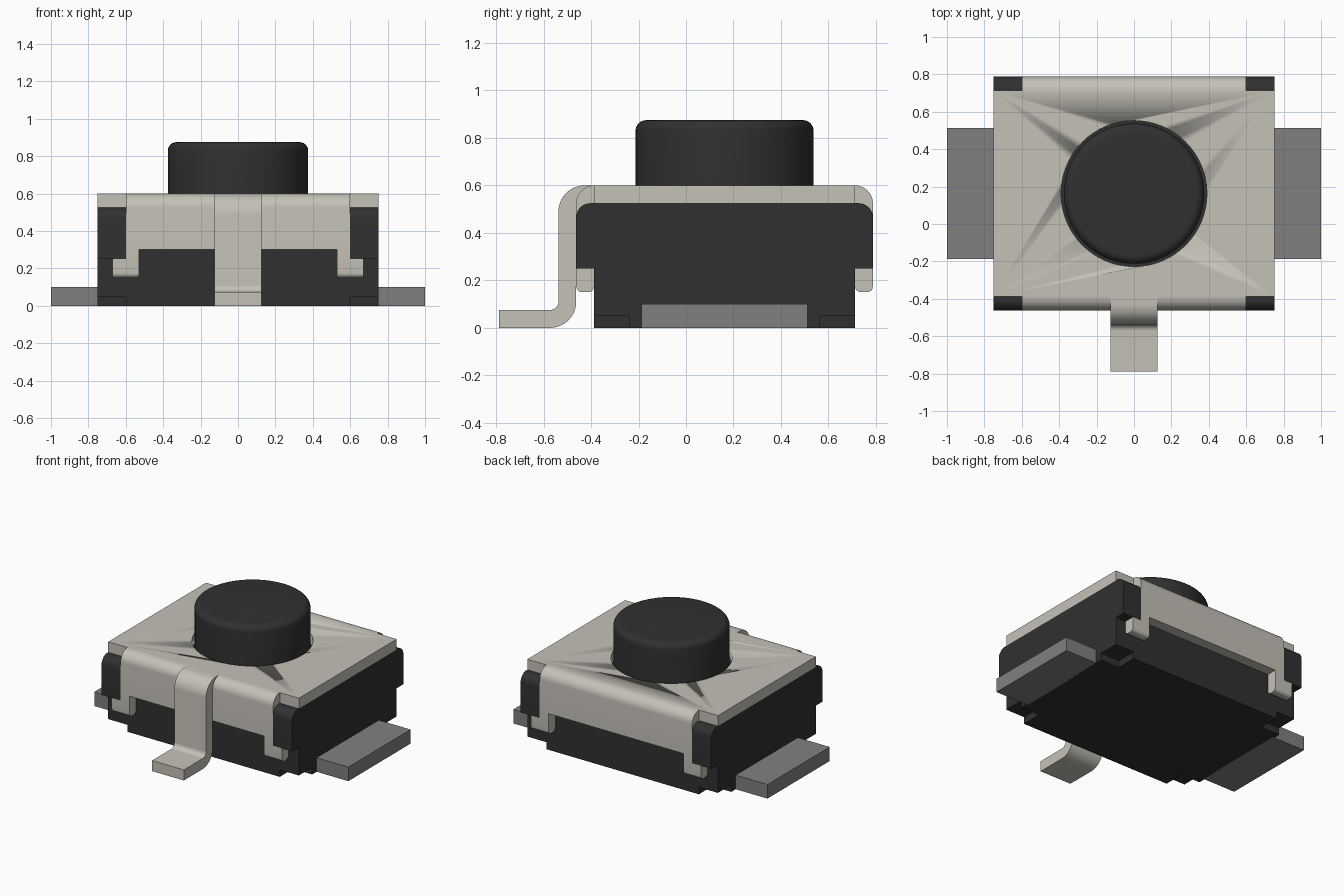
import bpy
import bmesh
from math import cos, sin, radians

if "Cube" in bpy.data.objects:
    bpy.data.objects.remove(bpy.data.objects["Cube"], do_unlink=True)

CY = 0.1625           # depth of the housing centre
BODY, SKIRT = 0.55, 0.625   # half depths of housing and folded cover
SIDE, INNER = 0.75, 0.60    # half widths of housing and folded cover
LEDGE, TOP = 0.525, 0.60    # underside and top of cover


def material(name, rgb):
    m = bpy.data.materials.new(name)
    m.use_nodes = True
    m.diffuse_color = (*rgb, 1)
    m.node_tree.nodes["Principled BSDF"].inputs["Base Color"].default_value = (*rgb, 1)
    return m


black = material("black plastic", (0.03, 0.03, 0.03))
steel = material("warm pale metal", (0.555, 0.535, 0.475))
grey = material("grey terminal metal", (0.216, 0.216, 0.216))


def arc(y, z, r, start, end, steps=10):
    """Points on an arc in the depth/height plane."""
    angles = [radians(start + (end - start) * i / steps) for i in range(steps + 1)]
    return [(y + r * cos(a), z + r * sin(a)) for a in angles]


def finish(name, bm, mat):
    bmesh.ops.recalc_face_normals(bm, faces=bm.faces)
    mesh = bpy.data.meshes.new(name)
    bm.to_mesh(mesh)
    bm.free()
    mesh.materials.append(mat)
    ob = bpy.data.objects.new(name, mesh)
    bpy.context.collection.objects.link(ob)
    ob.location.y = CY
    bpy.ops.object.select_all(action='DESELECT')
    ob.select_set(True)
    bpy.context.view_layer.objects.active = ob
    bpy.ops.object.shade_smooth_by_angle(angle=radians(35))
    return ob


def prism(name, mat, x0, x1, profile, flip=1):
    """Extrude a depth/height profile across the width."""
    bm = bmesh.new()
    face = bm.faces.new([bm.verts.new((x0, flip * y, z)) for y, z in profile])
    new = bmesh.ops.extrude_face_region(bm, geom=[face])["geom"]
    bmesh.ops.translate(bm, vec=(x1 - x0, 0, 0),
                        verts=[v for v in new if isinstance(v, bmesh.types.BMVert)])
    return finish(name, bm, mat)


def box(name, mat, x0, x1, y0, y1, z0, z1):
    return prism(name, mat, x0, x1, [(y0, z0), (y1, z0), (y1, z1), (y0, z1)])


def lathe(name, mat, profile, segments=64):
    """Spin a radius/height profile around the vertical axis."""
    bm = bmesh.new()
    rings = []
    for r, z in profile:
        rings.append([bm.verts.new((r * cos(radians(360 * i / segments)),
                                    r * sin(radians(360 * i / segments)), z))
                      for i in range(segments)])
    for a, b in zip(rings, rings[1:]):
        for i in range(segments):
            j = (i + 1) % segments
            bm.faces.new((a[i], a[j], b[j], b[i]))
    bm.faces.new(rings[0])
    bm.faces.new(rings[-1])
    return finish(name, bm, mat)


# Housing: core, stepped ends with overhanging corners, and foot rails
box("housing_core", black, -INNER, INNER, -BODY, BODY, 0, LEDGE)
half = [(BODY, 0.05), (BODY, 0.25), (SKIRT, 0.25)] + arc(SKIRT - 0.06, LEDGE - 0.06, 0.06, 0, 90)
end_profile = half + [(-y, z) for y, z in reversed(half)]
for side, s in (("left", 1), ("right", -1)):
    prism(f"housing_end_{side}", black, s * INNER, s * SIDE, end_profile)
    box(f"foot_rail_{side}", black, s * INNER, s * SIDE, -0.40, 0.40, 0, 0.05)
    box(f"side_terminal_{side}", grey, s * 0.74, s * 1.0, -0.35, 0.35, 0, 0.10)

# Cover plate with a round opening
cover = box("cover_plate", steel, -SIDE, SIDE, -BODY, BODY, LEDGE, TOP)
cutter = lathe("opening_cutter", steel, [(0.39, 0.4), (0.39, 0.8)])
cutter.hide_render = True
mod = cover.modifiers.new("opening", 'BOOLEAN')
mod.operation = 'DIFFERENCE'
mod.solver = 'EXACT'
mod.object = cutter
bpy.context.view_layer.objects.active = cover
bpy.ops.object.modifier_apply(modifier=mod.name)
bpy.data.objects.remove(cutter, do_unlink=True)

# Folded skirts with hooked legs on front and back
skirt = [(BODY, 0.30), (SKIRT, 0.30)] + arc(BODY, LEDGE, TOP - LEDGE, 0, 90)
foot = arc(BODY + 0.025, 0.175, 0.025, 180, 270, 6) + arc(SKIRT - 0.025, 0.175, 0.025, 270, 360, 6)
for end, flip in (("front", -1), ("back", 1)):
    prism(f"cover_skirt_{end}", steel, -INNER, INNER, skirt, flip)
    for side, s in (("left", 1), ("right", -1)):
        for part, x0, x1, z in (("leg", 0.53, INNER, 0.30), ("hook", INNER, 0.67, 0.25)):
            prism(f"cover_{part}_{end}_{side}", steel, s * x0, s * x1,
                  foot + [(SKIRT, z), (BODY, z)], flip)

# Bent ground tab at the front
tab = (arc(0.59, 0.49, 0.11, 90, 0) + arc(0.735, 0.11, 0.035, 180, 270)
       + [(0.95, 0.075), (0.95, 0)] + arc(0.735, 0.11, 0.11, 270, 180)
       + arc(BODY, LEDGE, 0.075, 0, 90))
prism("ground_tab", steel, -0.125, 0.125, tab, -1)

# Push button with a rounded rim
lathe("push_button", black, [(0.375, 0.5)] + arc(0.33, 0.83, 0.045, 0, 90, 8))
